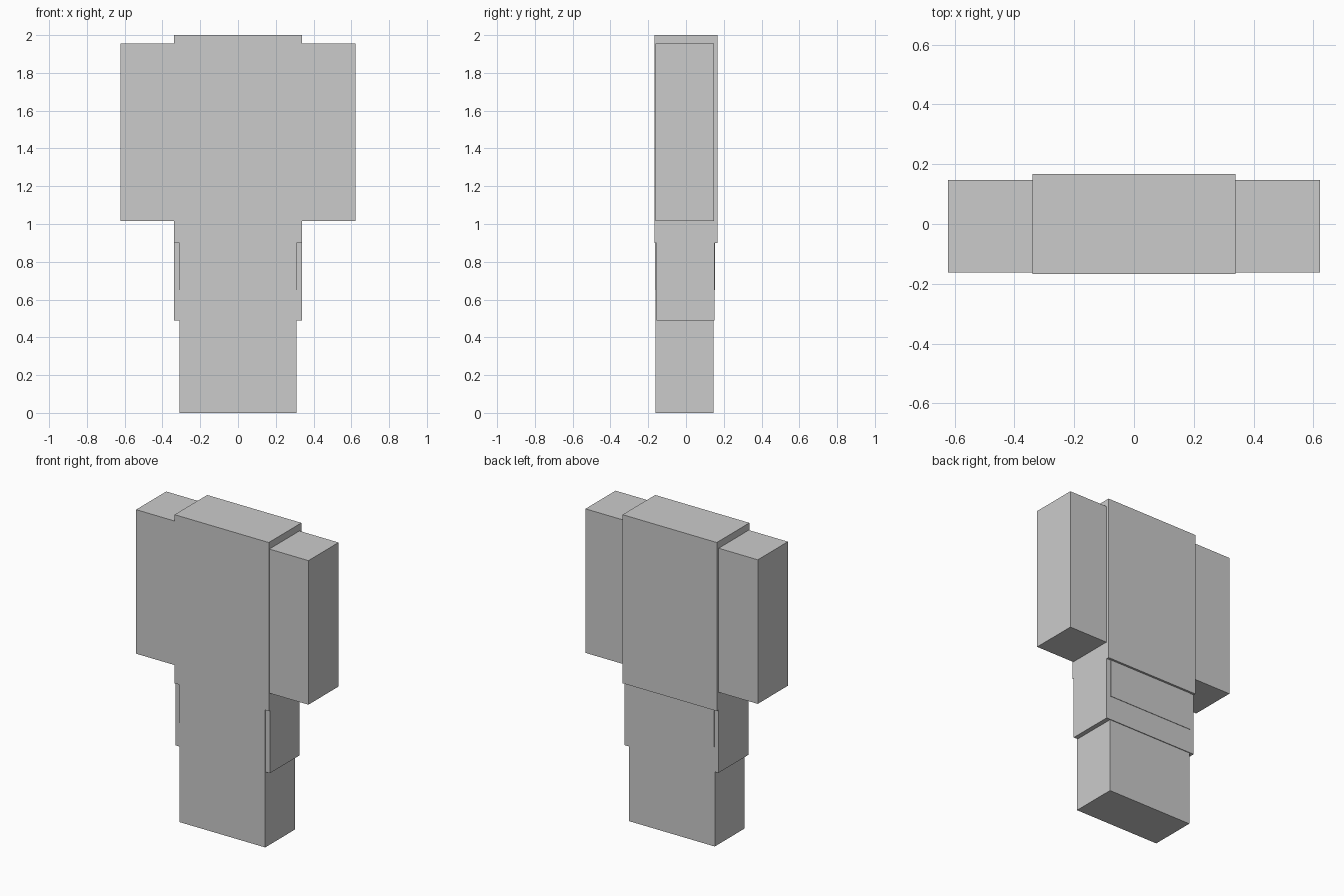
import bpy
import bmesh
from mathutils import Vector

if "Cube" in bpy.data.objects:
    bpy.data.objects.remove(bpy.data.objects["Cube"])

grey = bpy.data.materials.new("plain_grey")
grey.diffuse_color = (0.6, 0.6, 0.6, 1.0)
grey.use_nodes = True
grey.node_tree.nodes["Principled BSDF"].inputs["Base Color"].default_value = grey.diffuse_color


def box(name, x, y, z):
    """Sharp-edged box spanning the given (min, max) ranges."""
    bm = bmesh.new()
    bmesh.ops.create_cube(bm, size=1.0)
    spans = (x, y, z)
    for v in bm.verts:
        v.co = Vector([s[1] if c > 0 else s[0] for c, s in zip(v.co, spans)])
    mesh = bpy.data.meshes.new(name)
    bm.to_mesh(mesh)
    bm.free()
    mesh.materials.append(grey)
    obj = bpy.data.objects.new(name, mesh)
    bpy.context.collection.objects.link(obj)
    return obj


# Lower body: legs, with a slightly wider cuff layer around their top half
box("legs", (-0.31, 0.31), (-0.162, 0.146), (0.0, 0.94))
box("leg_cover", (-0.34, 0.34), (-0.157, 0.151), (0.49, 0.96))

# Upper body: inner torso reaching below the outer jacket
box("torso", (-0.31, 0.31), (-0.165, 0.154), (0.65, 1.95))
box("jacket", (-0.34, 0.34), (-0.168, 0.168), (0.90, 2.0))

# Arms on both sides
for side, label in ((-1, "left"), (1, "right")):
    box(label + "_arm", tuple(sorted((side * 0.312, side * 0.622))),
        (-0.162, 0.148), (1.015, 1.955))
